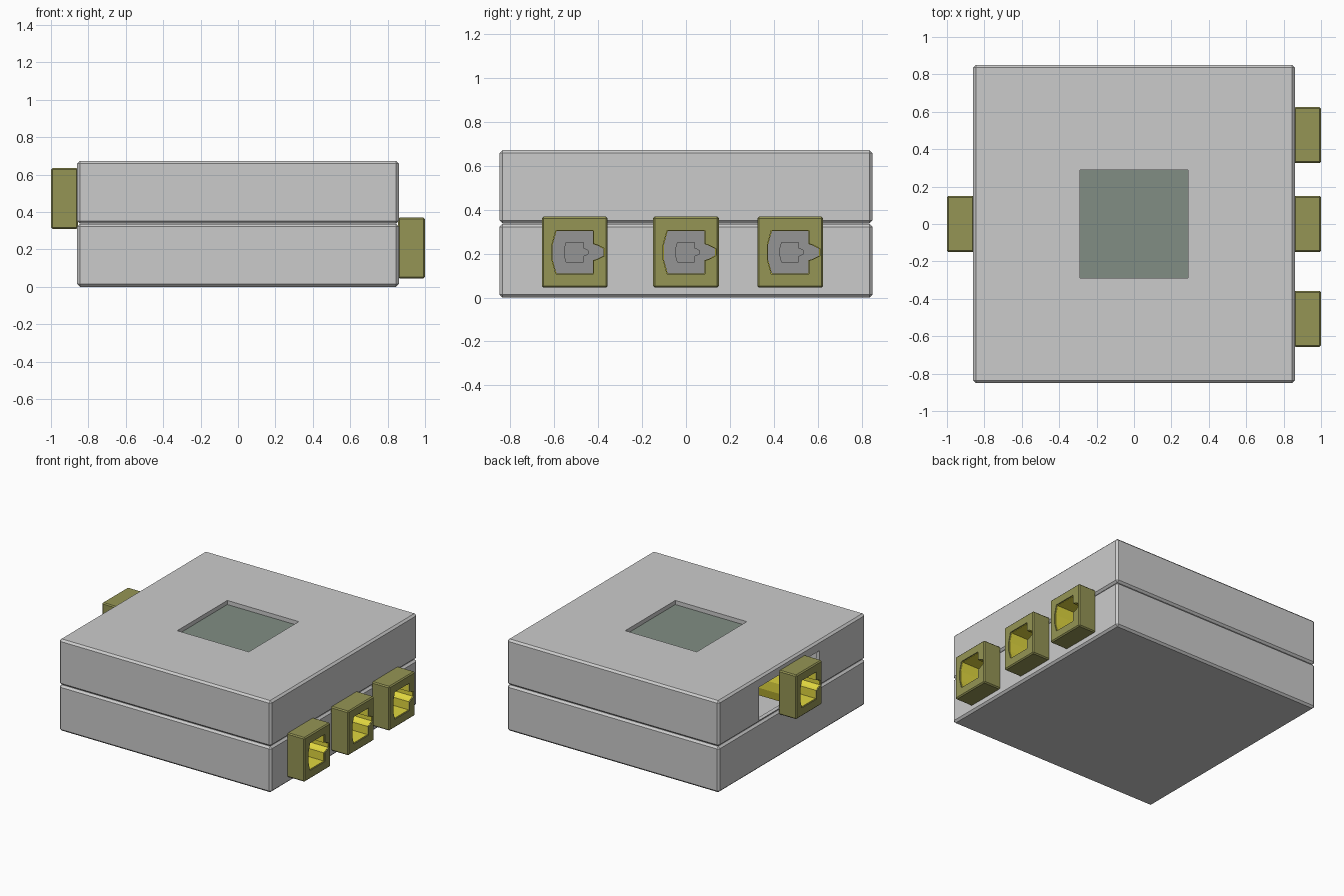
import bpy, bmesh
from mathutils import Vector, Matrix

if "Cube" in bpy.data.objects:
    bpy.data.objects.remove(bpy.data.objects["Cube"])


def material(name, rgb):
    m = bpy.data.materials.new(name)
    m.diffuse_color = (*rgb, 1)
    m.use_nodes = True
    m.node_tree.nodes["Principled BSDF"].inputs["Base Color"].default_value = m.diffuse_color
    return m


OLIVE = material("olive", (0.30, 0.30, 0.09))
YELLOW = material("yellow", (0.75, 0.68, 0.05))
DARK = material("dark_grey", (0.30, 0.30, 0.30))
GLASS = material("dark_green", (0.22, 0.27, 0.23))


def finish(name, bm, mat=None):
    bmesh.ops.recalc_face_normals(bm, faces=bm.faces)
    me = bpy.data.meshes.new(name)
    bm.to_mesh(me)
    bm.free()
    ob = bpy.data.objects.new(name, me)
    bpy.context.collection.objects.link(ob)
    if mat:
        me.materials.append(mat)
    return ob


def box(name, lo, hi, bevel=0.0, mat=None):
    lo, hi = Vector(lo), Vector(hi)
    bm = bmesh.new()
    bmesh.ops.create_cube(bm, size=1)
    for v in bm.verts:
        v.co = Vector(((lo[i] + hi[i]) / 2 + v.co[i] * (hi[i] - lo[i]) for i in range(3)))
    if bevel:
        bmesh.ops.bevel(bm, geom=bm.edges[:], offset=bevel, segments=1, affect='EDGES')
    return finish(name, bm, mat)


def prism(name, pts, x0, x1, mat=None):
    """Closed prism along x from a (y, z) outline."""
    bm = bmesh.new()
    a = [bm.verts.new((x0, y, z)) for y, z in pts]
    face = bm.faces.new(a)
    ext = bmesh.ops.extrude_face_region(bm, geom=[face])
    moved = [g for g in ext["geom"] if isinstance(g, bmesh.types.BMVert)]
    bmesh.ops.translate(bm, vec=(x1 - x0, 0, 0), verts=moved)
    return finish(name, bm, mat)


def cut(target, *cutters):
    """Subtract each cutter from the target, then remove the cutters."""
    for c in cutters:
        mod = target.modifiers.new("cut", 'BOOLEAN')
        mod.operation = 'DIFFERENCE'
        mod.solver = 'EXACT'
        mod.object = c
        bpy.context.view_layer.update()
        dg = bpy.context.evaluated_depsgraph_get()
        me = bpy.data.meshes.new_from_object(target.evaluated_get(dg))
        target.modifiers.clear()
        target.data = me
        bpy.data.objects.remove(c)


# Keyed socket outline around its centre
half = [(0.136, 0.016), (0.105, 0.032), (0.086, 0.038), (0.086, 0.10), (-0.086, 0.10), (-0.104, 0.035)]
PROFILE = half + [(y, -z) for y, z in reversed(half)]


def scaled(s):
    return [(y * s, z * s) for y, z in PROFILE]


def connector(name, y, z, side):
    """Hollow housing, lining tube and inner end, built facing +x, then placed."""
    housing = box(name + "_housing", (0.855, -0.15, -0.162), (1.0, 0.15, 0.162), 0.008, OLIVE)
    cut(housing, prism("cutter", scaled(1.0), 0.7, 1.2))
    lining = prism(name + "_lining", scaled(1.0), 0.50, 0.992, YELLOW)
    cut(lining, prism("cutter", scaled(0.97), 0.4, 1.2))
    end = prism(name + "_socket_end", scaled(0.975), 0.48, 0.53, DARK)
    cut(end, prism("cutter", scaled(0.45), 0.50, 0.6))
    place = Matrix.Translation((0, y, z))
    if side < 0:
        place = place @ Matrix.Rotation(3.14159265, 4, 'Z')
    for ob in (housing, lining, end):
        ob.data.transform(place)


# Two hollow shell halves meeting at a chamfered groove
W, D, T = 0.86, 0.85, 0.03
ports = (-0.507, 0.0, 0.475)
PZ, LZ = 0.207, 0.472

lower = box("lower_shell", (-W, -D, 0), (W, D, 0.336), 0.014)
cut(lower, box("cutter", (-W + T, -D + T, T), (W - T, D - T, 0.5)))
for y in ports:
    cut(lower, box("cutter", (0.7, y - 0.139, PZ - 0.11), (0.95, y + 0.139, PZ + 0.11)))

upper = box("upper_shell", (-W, -D, 0.338), (W, D, 0.672), 0.014)
cut(upper,
    box("cutter", (-W + T, -D + T, 0.2), (W - T, D - T, 0.672 - T)),
    box("cutter", (-0.29, -0.29, 0.5), (0.29, 0.29, 0.8)),             # display window
    box("cutter", (-0.95, -0.32, 0.356), (-0.7, 0.38, 0.60)))          # side opening

# Recessed display
box("display", (-0.31, -0.31, 0.615), (0.31, 0.31, 0.641), 0, GLASS)

# Three sockets on the right, one on the left
for i, y in enumerate(ports):
    connector(f"right_socket_{i + 1}", y, PZ, 1)
connector("left_socket", 0.0, LZ, -1)
